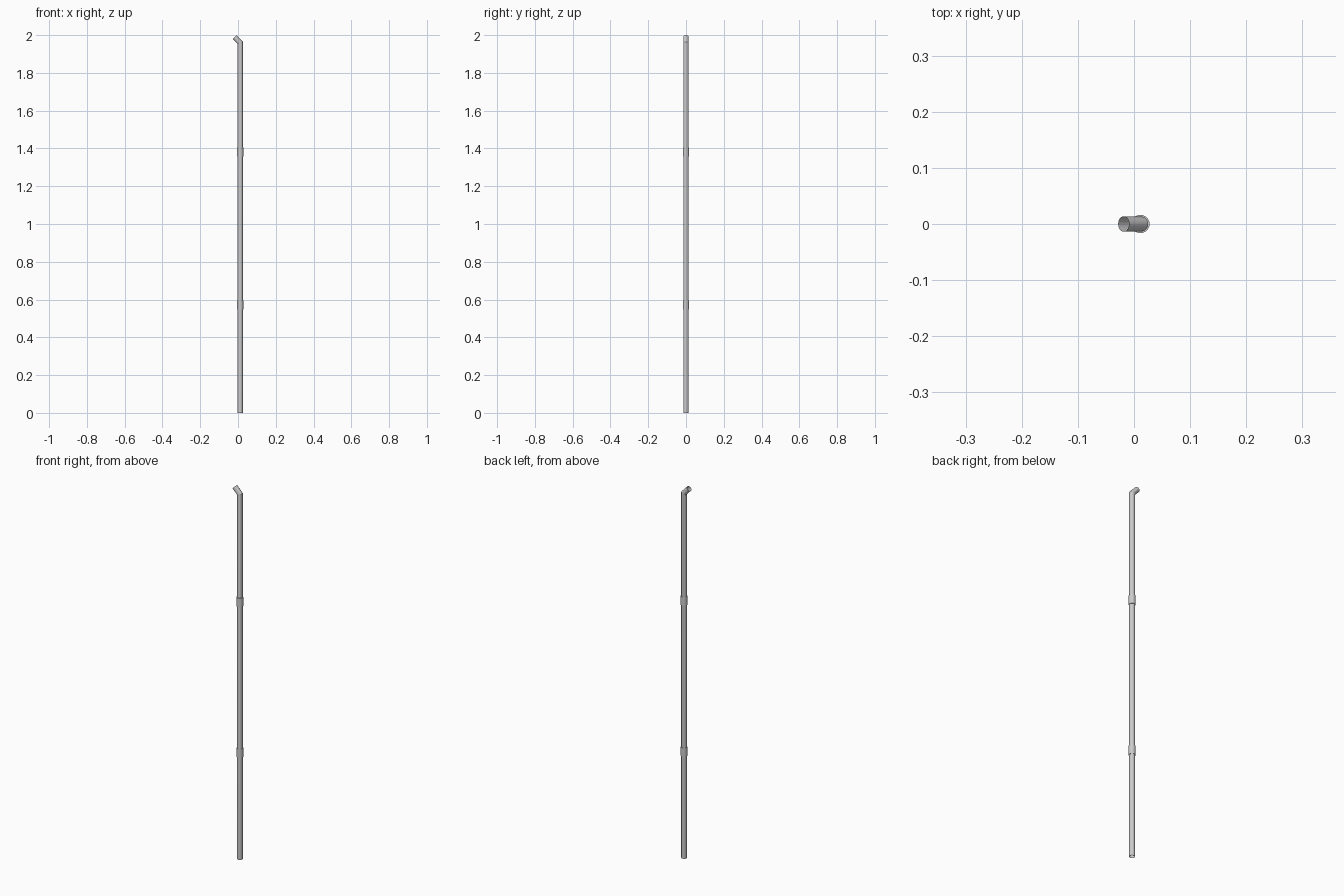
import bpy, bmesh, math
from mathutils import Vector

if "Cube" in bpy.data.objects:
    bpy.data.objects.remove(bpy.data.objects["Cube"])

SIDES = 24
PX = 0.0115   # pole axis
R = 0.0138    # pole radius
BEND_Z = 1.959


def tube(name, rings):
    """Open tube through a list of (centre, x axis, x radius, y radius)."""
    bm = bmesh.new()
    loops = []
    for c, ax, rx, ry in rings:
        loops.append([bm.verts.new(Vector(c) + Vector(ax) * rx * math.cos(a) + Vector((0, ry * math.sin(a), 0)))
                      for a in (2 * math.pi * i / SIDES for i in range(SIDES))])
    for lo, hi in zip(loops, loops[1:]):
        for i in range(SIDES):
            j = (i + 1) % SIDES
            bm.faces.new((lo[i], lo[j], hi[j], hi[i]))
    me = bpy.data.meshes.new(name)
    bm.to_mesh(me)
    bm.free()
    ob = bpy.data.objects.new(name, me)
    bpy.context.collection.objects.link(ob)
    bpy.context.view_layer.objects.active = ob
    ob.select_set(True)
    bpy.ops.object.shade_smooth_by_angle(angle=math.radians(20))
    ob.select_set(False)
    return ob


X = (1, 0, 0)
h = math.radians(45)
mitre = (math.cos(h / 2), 0, math.sin(h / 2))
tip_axis = (math.cos(h), 0, math.sin(h))
tip = (-0.0185, 0, 1.990)

# Pole with mitred, angled open tip
tube("pole", [((PX, 0, 0), X, R, R),
              ((PX, 0, BEND_Z), mitre, R / math.cos(h / 2), R),
              (tip, tip_axis, R, R)])

# Sleeve collars joining the pole sections
for name, z in (("lower_collar", 0.548), ("upper_collar", 1.358)):
    tube(name, [((PX, 0, z), X, R, R),
                ((PX, 0, z), X, 0.0163, 0.0163),
                ((PX, 0, z + 0.048), X, 0.0163, 0.0163),
                ((PX, 0, z + 0.048), X, R, R)])
